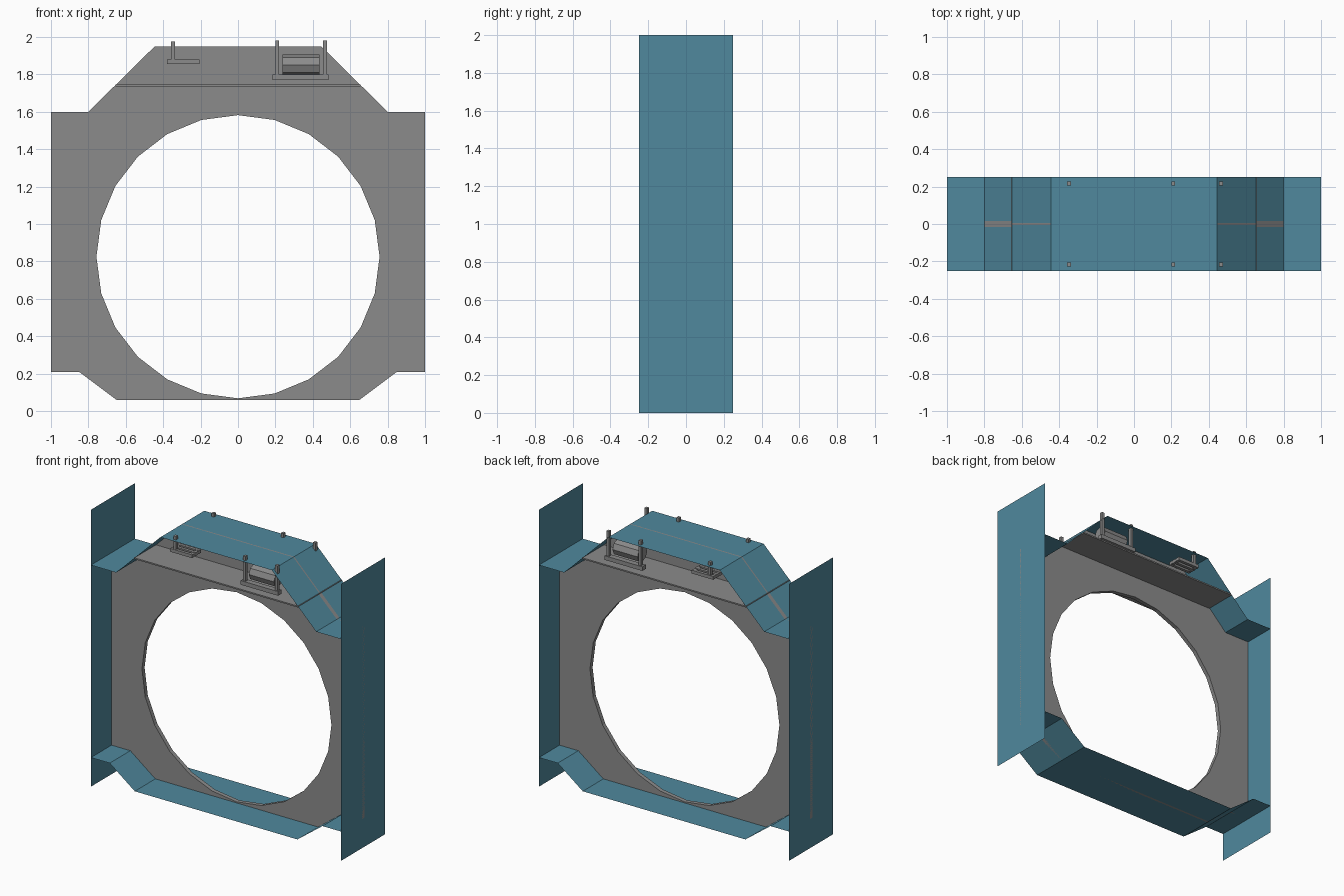
import bpy, bmesh, math
from mathutils import Vector

cube = bpy.data.objects.get("Cube")
if cube:
    bpy.data.objects.remove(cube)


def material(name, rgb):
    m = bpy.data.materials.new(name)
    m.use_nodes = True
    m.diffuse_color = (*rgb, 1)
    m.node_tree.nodes["Principled BSDF"].inputs["Base Color"].default_value = (*rgb, 1)
    return m


BLUE = material("steel blue", (0.08, 0.25, 0.34))
GREY = material("mid grey", (0.26, 0.26, 0.26))
DEPTH = 0.25


def finish(bm, name, mat, thickness=0):
    me = bpy.data.meshes.new(name)
    bm.to_mesh(me)
    bm.free()
    ob = bpy.data.objects.new(name, me)
    bpy.context.collection.objects.link(ob)
    me.materials.append(mat)
    if thickness:
        s = ob.modifiers.new("Thickness", "SOLIDIFY")
        s.thickness, s.offset = thickness, 0
    return ob


def sheet(name, path):
    """Thin strip: an x-z path swept through the full depth."""
    bm = bmesh.new()
    rows = [[bm.verts.new((x, y, z)) for y in (-DEPTH, DEPTH)] for x, z in path]
    for a, b in zip(rows, rows[1:]):
        bm.faces.new((a[0], b[0], b[1], a[1]))
    return finish(bm, name, BLUE)


def loop(bm, pts):
    return [bm.verts.new((x, 0, z)) for x, z in pts]


def rim(name, pts, width, thickness):
    """Raised lip following the inside of an outline."""
    bm = bmesh.new()
    face = bm.faces.new(loop(bm, pts))
    bmesh.ops.inset_region(bm, faces=[face], thickness=width, use_even_offset=True)
    bmesh.ops.delete(bm, geom=[face], context="FACES")
    return finish(bm, name, GREY, thickness)


def box(name, lo, hi):
    bm = bmesh.new()
    bmesh.ops.create_cube(bm, size=1)
    lo, hi = Vector(lo), Vector(hi)
    for v in bm.verts:
        v.co = (lo + hi) / 2 + v.co * (hi - lo)
    return finish(bm, name, GREY)


def mirrored(half):
    """Complete a right-hand x-z path with its mirror image."""
    return half + [(-x, z) for x, z in reversed(half)]


def circle(radius, cz, n=24):
    return [(radius * math.cos(math.tau * i / n), cz + radius * math.sin(math.tau * i / n))
            for i in range(n)]


# Blue outer sheets
lower = [(1, 0.21), (0.85, 0.21), (0.65, 0.06)]
upper = [(1, 1.6), (0.8, 1.6), (0.445, 1.95)]
sheet("roof_shell", mirrored(upper))
sheet("floor_shell", mirrored(lower))
for side, x in (("left", 1), ("right", -1)):
    sheet(side + "_side_panel", [(x, 0), (x, 2)])

# Central plate with the round opening
SHELF_Z, SHELF_X = 1.742, 0.656
outline = mirrored(list(reversed(lower)) + upper[:2] + [(SHELF_X, SHELF_Z)])
bm = bmesh.new()
edges = []
for pts in (outline, circle(0.757, 0.825)):
    vs = loop(bm, pts)
    edges += [bm.edges.new((a, b)) for a, b in zip(vs, vs[1:] + vs[:1])]
bmesh.ops.triangle_fill(bm, edges=edges, use_beauty=True, normal=(0, -1, 0))
finish(bm, "ring_plate", GREY, 0.03)
rim("plate_rim", outline, 0.01, 0.05)
rim("opening_rim", circle(0.765, 0.825), 0.01, 0.05)

# Upper wall and the shelf across the full depth
bm = bmesh.new()
bm.faces.new(loop(bm, mirrored([(SHELF_X, SHELF_Z), upper[2]])))
finish(bm, "upper_wall", GREY, 0.01)
box("shelf", (-SHELF_X, -DEPTH, SHELF_Z - 0.006), (SHELF_X, DEPTH, SHELF_Z + 0.004))

# Equipment brackets, the same on front and back
for end, s in (("front", -1), ("back", 1)):
    def part(name, x0, x1, y0, y1, z0, z1):
        ys = sorted((s * y0, s * y1))
        box(end + "_" + name, (x0, ys[0], z0), (x1, ys[1], z1))

    part("large_base", 0.185, 0.485, 0.195, 0.235, 1.77, 1.8)
    for i, x in enumerate((0.21, 0.465)):
        part("large_post_%d" % i, x - 0.01, x + 0.01, 0.205, 0.228, 1.8, 1.98)
    part("small_post", -0.357, -0.337, 0.205, 0.228, 1.88, 1.975)
    # small tray made of bars
    for i, y in enumerate((0.13, 0.17, 0.21)):
        part("tray_bar_%d" % i, -0.38, -0.205, y, y + 0.022, 1.856, 1.88)
    for i, x in enumerate((-0.38, -0.227)):
        part("tray_end_%d" % i, x, x + 0.022, 0.13, 0.232, 1.858, 1.878)
    # eight-sided drum between the large posts
    bm = bmesh.new()
    bmesh.ops.create_cone(bm, cap_ends=True, segments=8, radius1=0.055, radius2=0.055, depth=0.2)
    for v in bm.verts:
        v.co = Vector((0.337 + v.co.z, s * 0.16 + v.co.y, 1.85 + v.co.x))
    finish(bm, end + "_drum", GREY)
